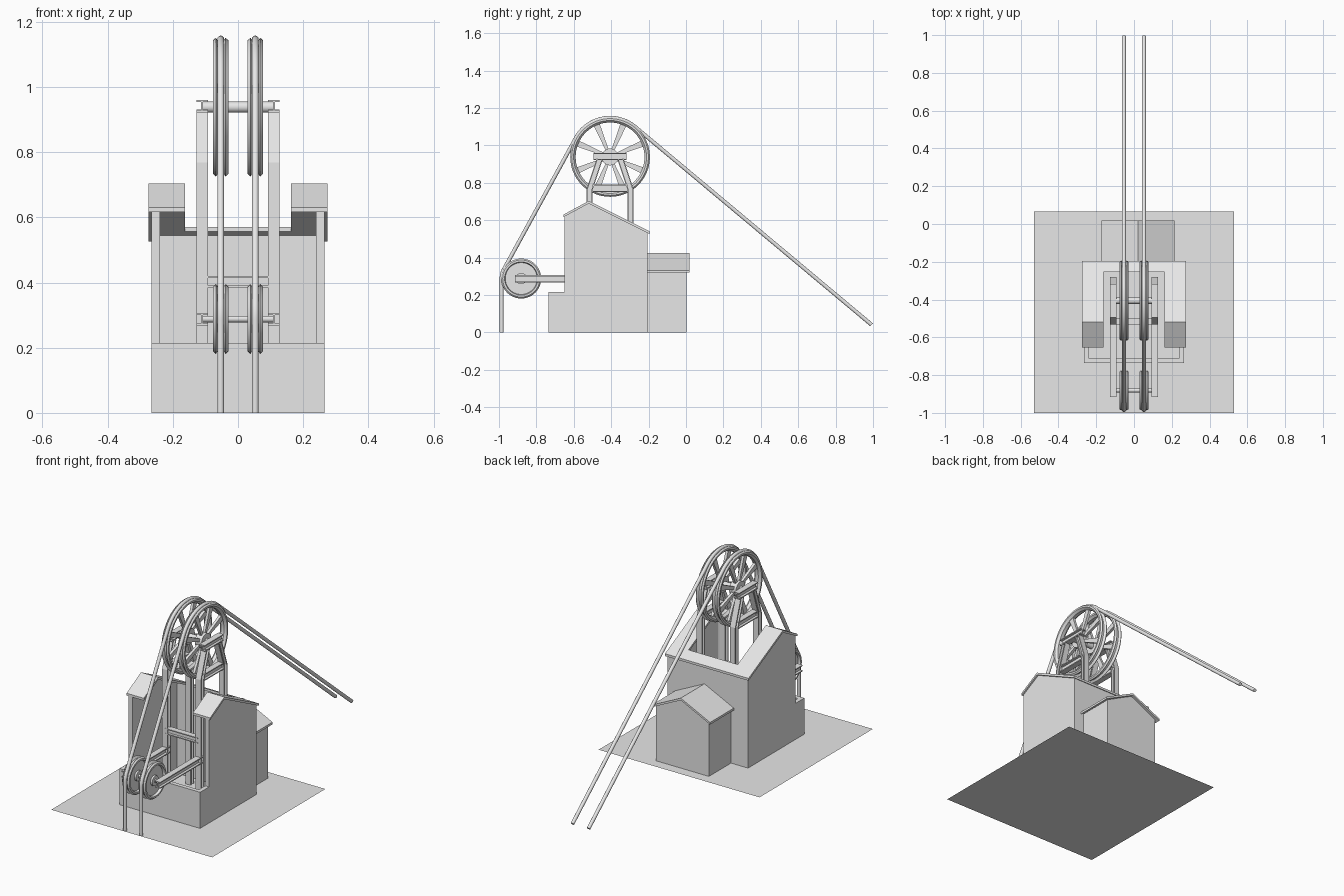
import bpy, bmesh, math
from mathutils import Vector

if "Cube" in bpy.data.objects:
    bpy.data.objects.remove(bpy.data.objects["Cube"])

grey = bpy.data.materials.new("plain_grey")
grey.diffuse_color = (0.8, 0.8, 0.8, 1)
grey.use_nodes = True
grey.node_tree.nodes["Principled BSDF"].inputs["Base Color"].default_value = grey.diffuse_color


def finish(name, bm, smooth=False):
    bmesh.ops.recalc_face_normals(bm, faces=bm.faces)
    me = bpy.data.meshes.new(name)
    bm.to_mesh(me)
    bm.free()
    me.materials.append(grey)
    ob = bpy.data.objects.new(name, me)
    bpy.context.collection.objects.link(ob)
    if smooth:
        bpy.ops.object.select_all(action='DESELECT')
        ob.select_set(True)
        bpy.context.view_layer.objects.active = ob
        bpy.ops.object.shade_smooth_by_angle(angle=math.radians(35))
    return ob


def loft(bm, rings, cap=True, loop=False):
    """Skin closed cross-section rings."""
    vs = [[bm.verts.new(p) for p in r] for r in rings]
    n = len(vs[0])
    pairs = list(zip(vs, vs[1:])) + ([(vs[-1], vs[0])] if loop else [])
    for a, b in pairs:
        for i in range(n):
            bm.faces.new((a[i], a[(i + 1) % n], b[(i + 1) % n], b[i]))
    if cap and not loop:
        bm.faces.new(vs[0])
        bm.faces.new(vs[-1])


def prism_x(name, pts, x0, x1):
    """Extrude a (y, z) outline along x."""
    bm = bmesh.new()
    loft(bm, [[(x, y, z) for y, z in pts] for x in (x0, x1)])
    return finish(name, bm)


def prism_y(name, pts, y0, y1):
    """Extrude an (x, z) outline along y."""
    bm = bmesh.new()
    loft(bm, [[(x, y, z) for x, z in pts] for y in (y0, y1)])
    return finish(name, bm)


def beam(name, path, side, width=0.035, depth=0.032, t=0.006):
    """I-beam swept along a path with mitred bends."""
    w, d, k = width / 2, depth / 2, t / 2
    sec = [(-w, -d), (w, -d), (w, -d + t), (k, -d + t), (k, d - t), (w, d - t),
           (w, d), (-w, d), (-w, d - t), (-k, d - t), (-k, -d + t), (-w, -d + t)]
    path, side = [Vector(p) for p in path], Vector(side)
    dirs = [(b - a).normalized() for a, b in zip(path, path[1:])]
    rings = []
    for i, p in enumerate(path):
        a, b = dirs[max(i - 1, 0)], dirs[min(i, len(dirs) - 1)]
        up = (a + b).normalized().cross(side)
        up /= max(up.length * (a + b).length / 2, 0.3)
        rings.append([p + side * u + up * v for u, v in sec])
    bm = bmesh.new()
    loft(bm, rings)
    return finish(name, bm)


def lathe(bm, prof, x, y, z, n=64):
    """Revolve a closed (radius, x) profile about an x-axis line."""
    rings = []
    for i in range(n):
        a = 2 * math.pi * i / n
        rings.append([(x + u, y + r * math.cos(a), z + r * math.sin(a)) for r, u in prof])
    loft(bm, rings, loop=True)


def rod_x(name, x0, x1, y, z, r, n=24):
    bm = bmesh.new()
    loft(bm, [[(x, y + r * math.cos(2 * math.pi * i / n), z + r * math.sin(2 * math.pi * i / n))
               for i in range(n)] for x in (x0, x1)])
    return finish(name, bm, True)


# Ground slab (single sheet)
bm = bmesh.new()
bm.faces.new([bm.verts.new(p) for p in
              ((-.53, -1, 0), (.53, -1, 0), (.53, .065, 0), (-.53, .065, 0))])
finish("ground_sheet", bm)

# Open-fronted building: thin side walls, back wall, low front wall
side_wall = [(-.735, 0), (-.735, .215), (-.65, .215), (-.65, .622), (-.52, .69), (-.205, .533), (-.205, 0)]
for s, tag in ((-1, "left"), (1, "right")):
    prism_x("side_wall_" + tag, side_wall, s * .24, s * .265)
prism_x("back_wall", [(-.23, 0), (-.23, .545), (-.205, .533), (-.205, 0)], -.24, .24)
prism_x("low_front_wall", [(-.735, 0), (-.735, .215), (-.71, .215), (-.71, 0)], -.24, .24)


# U-shaped roof: two pitched arms joined at the back
def back_z(y):
    return .703 - .5 * (y + .52)


T = .014
for s, tag in ((-1, "left"), (1, "right")):
    prism_x("roof_arm_" + tag,
            [(-.655, .63), (-.52, .703), (-.195, back_z(-.195)), (-.195, back_z(-.195) - T),
             (-.52, .703 - T), (-.655, .63 - T)], s * .162, s * .275)
prism_x("roof_back", [(-.255, back_z(-.255)), (-.195, back_z(-.195)),
                      (-.195, back_z(-.195) - T), (-.255, back_z(-.255) - T)], -.162, .162)

# Rear annex with gable roof
C = .022
prism_y("annex_walls", [(C - .175, 0), (C + .175, 0), (C + .175, .325), (C, .413), (C - .175, .325)],
        -.205, .003)
prism_y("annex_roof", [(C - .193, .332), (C, .425), (C + .193, .332), (C + .193, .319),
                       (C, .412), (C - .193, .319)], -.205, .018)

# Steel frame
BIG, SMALL = (-.406, .938), (-.881, .288)
for s, tag in ((-1, "left"), (1, "right")):
    x = s * .11
    beam("front_leg_" + tag, [(x, -.515, 0), (x, -.515, .765), (x, -.462, .925)], (1, 0, 0))
    beam("rear_leg_" + tag, [(x, -.297, 0), (x, -.297, .765), (x, -.35, .925)], (1, 0, 0))
    beam("bearing_beam_" + tag, [(x, -.495, .941), (x, -.318, .941)], (1, 0, 0), depth=.038)
    beam("side_tie_" + tag, [(x, -.5, .77), (x, -.312, .77)], (1, 0, 0), depth=.04)
    beam("pulley_arm_" + tag, [(x, -.915, .287), (x, -.5, .287)], (1, 0, 0), depth=.038)
beam("front_cross_tie", [(-.107, -.515, .402), (.107, -.515, .402)], (0, 1, 0), depth=.035)
rod_x("big_axle", -.107, .107, *BIG, .017)
rod_x("small_axle", -.107, .107, *SMALL, .01)


# Wheels and ropes
def rim(R, inner):
    half = [(inner, .010), (R - .018, .0235), (R - .008, .0235), (R, .015), (R - .013, .006)]
    return half + [(r, -u) for r, u in reversed(half)]


def arc(c, r, a0, a1, n):
    return [(c[0] + r * math.cos(a0 + (a1 - a0) * i / n), c[1] + r * math.sin(a0 + (a1 - a0) * i / n))
            for i in range(n + 1)]


r1, r2, end = .105, .209, (.992, .041)
c1, c2 = Vector(SMALL), Vector(BIG)
d = c2 - c1
up_angle = math.atan2(d.y, d.x) + math.acos((r1 - r2) / d.length)
e = Vector(end) - c2
down_angle = math.atan2(e.y, e.x) + math.acos(r2 / e.length)
route = [(SMALL[0] - r1, 0)] + arc(SMALL, r1, math.pi, up_angle, 6) \
    + arc(BIG, r2, up_angle, down_angle, 28) + [end]

for s, tag in ((-1, "left"), (1, "right")):
    x = s * .053
    # Large spoked wheel
    bm = bmesh.new()
    lathe(bm, rim(.213, .184), x, *BIG)
    lathe(bm, [(.012, -.022), (.045, -.022), (.045, .022), (.012, .022)], x, *BIG, n=32)
    for k in range(8):
        a = math.radians(22.5 + 45 * k)
        rad, tan = Vector((0, math.cos(a), math.sin(a))), Vector((0, -math.sin(a), math.cos(a)))
        c = Vector((x, *BIG))
        loft(bm, [[c + rad * r + tan * (p * w) + Vector((q * .008, 0, 0))
                   for p, q in ((-1, -1), (1, -1), (1, 1), (-1, 1))]
                  for r, w in ((.04, .008), (.19, .017))])
    finish("big_wheel_" + tag, bm, True)
    # Small solid pulley
    bm = bmesh.new()
    lathe(bm, rim(.107, .085), x, *SMALL, n=48)
    lathe(bm, [(.008, -.009), (.09, -.009), (.09, .009), (.008, .009)], x, *SMALL, n=48)
    lathe(bm, [(.008, -.02), (.03, -.02), (.03, .02), (.008, .02)], x, *SMALL, n=24)
    finish("small_pulley_" + tag, bm, True)
    # Rope swept over both wheels
    pts = [Vector((x, y, z)) for y, z in route]
    rings = []
    for i, p in enumerate(pts):
        t = (pts[min(i + 1, len(pts) - 1)] - pts[max(i - 1, 0)]).normalized()
        if i == 1:
            t = Vector((0, 0, 1))
        side = Vector((1, 0, 0))
        up = t.cross(side)
        rings.append([p + (side * math.cos(j * math.pi / 6) + up * math.sin(j * math.pi / 6)) * .0105
                      for j in range(12)])
    bm = bmesh.new()
    loft(bm, rings)
    finish("rope_" + tag, bm, True)
